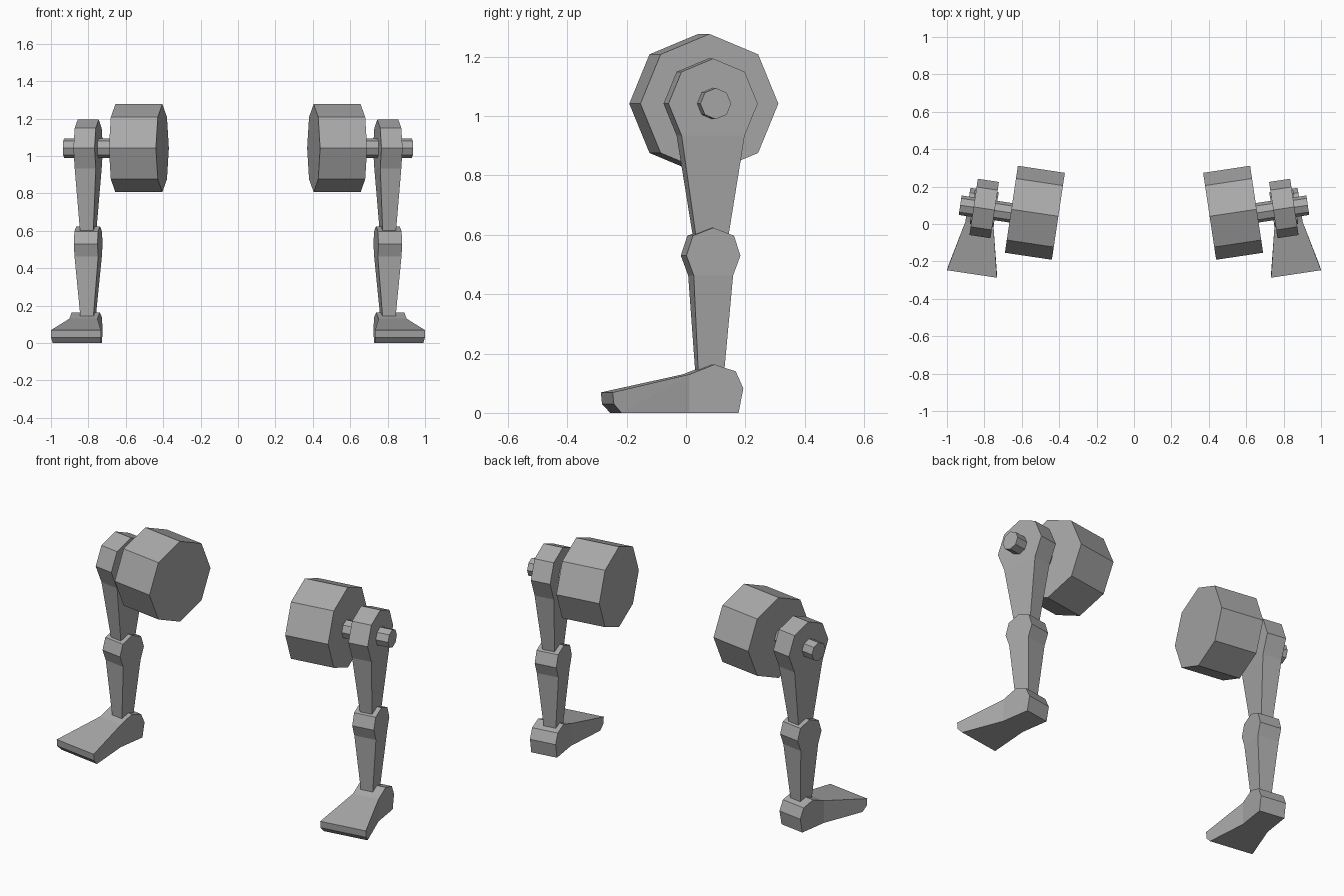
import bpy, bmesh, math
from mathutils import Matrix, Vector

cube = bpy.data.objects.get("Cube")
if cube:
    bpy.data.objects.remove(cube, do_unlink=True)

grey = bpy.data.materials.new("plain grey")
GREY = (0.4, 0.4, 0.4, 1)
grey.diffuse_color = GREY
grey.use_nodes = True
grey.node_tree.nodes["Principled BSDF"].inputs["Base Color"].default_value = GREY

TOE_OUT = math.radians(8.5)   # each leg turns outward
HIP = 1.042                   # height of the hip axle


def slab(name, outline, centre, side):
    """Sideways slab: outline holds (depth, height, half width)."""
    bm = bmesh.new()
    inner = [bm.verts.new((-w, d, h)) for d, h, w in outline]
    outer = [bm.verts.new((w, d, h)) for d, h, w in outline]
    bm.faces.new(inner)
    bm.faces.new(outer)
    for i in range(len(outline)):
        j = (i + 1) % len(outline)
        bm.faces.new((inner[i], inner[j], outer[j], outer[i]))
    place = Matrix.Translation((*centre, 0)) @ Matrix.Rotation(TOE_OUT, 4, "Z")
    bmesh.ops.transform(bm, matrix=place, verts=bm.verts)
    bmesh.ops.scale(bm, vec=Vector((side, 1, 1)), verts=bm.verts)
    # tapered sides are split where they bend
    bent = [f for f in bm.faces if len(f.verts) > 4 and
            any(abs((v.co - f.verts[0].co).dot(f.normal)) > 0.002 for v in f.verts)]
    bm.normal_update()
    bmesh.ops.connect_verts_nonplanar(bm, angle_limit=0.02, faces=bm.faces[:])
    bmesh.ops.recalc_face_normals(bm, faces=bm.faces)
    mesh = bpy.data.meshes.new(name)
    bm.to_mesh(mesh)
    bm.free()
    mesh.materials.append(grey)
    obj = bpy.data.objects.new(name, mesh)
    bpy.context.collection.objects.link(obj)
    return obj


def octagon(radius, half):
    """Octagon with a corner on top, around the hip axle."""
    return [(radius * math.sin(i * math.pi / 4),
             HIP + radius * math.cos(i * math.pi / 4), half) for i in range(8)]


# Thigh: rounded hip tapering down into the knee
thigh = octagon(0.152, 0.057)
thigh[4:5] = [(0.056, 0.6, 0.036), (0.05, 0.56, 0.034),
              (-0.05, 0.56, 0.034), (-0.056, 0.6, 0.036)]

# Shin: wide knee cap tapering down into the ankle
K, A = 0.064, 0.036
shin = [(0, 0.624, K), (0.07, 0.597, K), (0.092, 0.53, K), (0.067, 0.463, K),
        (0.042, 0.15, A), (0.04, 0.11, A), (-0.046, 0.11, A), (-0.048, 0.15, A),
        (-0.067, 0.463, K), (-0.092, 0.53, K), (-0.07, 0.597, K)]

# Foot: blocky heel, wedge widening to the toe
H, T = 0.076, 0.135
foot = [(0, 0.163, H), (0.072, 0.14, H), (0.098, 0.083, H), (0.082, 0, H),
        (-0.085, 0, H), (-0.325, 0, 0.13), (-0.352, 0.03, T), (-0.356, 0.069, T),
        (-0.085, 0.13, H)]

LEG = (0.801, 0.083)
for side, label in ((1, "left"), (-1, "right")):
    slab(label + "_hip_drum", octagon(0.235, 0.127), (0.53, 0.06), side)
    slab(label + "_hip_axle", octagon(0.0525, 0.165), (0.766, 0.076), side)
    slab(label + "_thigh", thigh, LEG, side)
    slab(label + "_shin", shin, LEG, side)
    slab(label + "_foot", foot, (0.814, 0.085), side)
